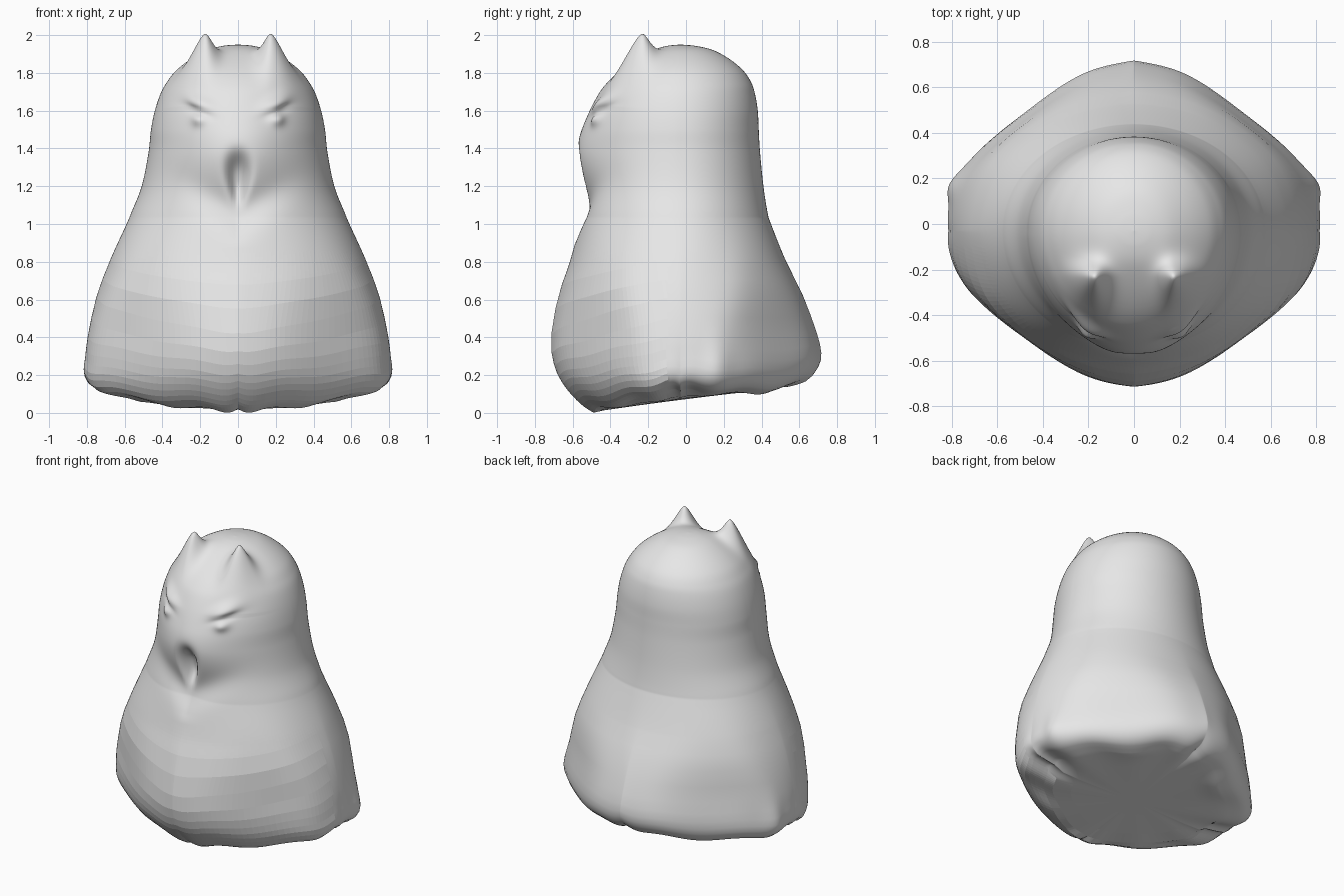
import bpy
import bmesh
from math import sin, cos, pi, exp, hypot, copysign

if "Cube" in bpy.data.objects:
    bpy.data.objects.remove(bpy.data.objects["Cube"], do_unlink=True)

grey = bpy.data.materials.new("plain grey")
grey.use_nodes = True
grey.diffuse_color = (0.8, 0.8, 0.8, 1)
grey.node_tree.nodes["Principled BSDF"].inputs["Base Color"].default_value = (0.8, 0.8, 0.8, 1)

# Body outline: height, half width, front reach, back reach
OUTLINE = [
    (0, .62, .50, .56), (.04, .77, .56, .65), (.12, .815, .635, .70),
    (.22, .81, .69, .715), (.37, .795, .715, .69), (.6, .75, .68, .62),
    (.8, .68, .615, .53), (1, .59, .56, .45), (1.06, .565, .547, .432),
    (1.2, .51, .53, .41), (1.38, .473, .525, .392), (1.5, .46, .52, .385),
    (1.6, .44, .5, .38), (1.69, .41, .46, .365), (1.75, .377, .415, .345),
    (1.81, .33, .35, .305), (1.87, .255, .265, .235), (1.92, .165, .175, .145),
    (1.943, .08, .1, .05), (1.95, 0, .03, -.03)]
LAST = len(OUTLINE) - 1
NECK = 8
SIDES = 192
AXIS_Y = -.03


def outline_at(t):
    """Smooth curve through the outline rows."""
    i = min(int(t), LAST - 1)
    u = t - i
    rows = [OUTLINE[min(max(k, 0), LAST)] for k in range(i - 1, i + 3)]
    return [b + u / 2 * (c - a + u * (2*a - 5*b + 4*c - d + u * (3*(b - c) + d - a)))
            for a, b, c, d in zip(*rows)]


def blob(dx, dz, wide, tall):
    return exp(-(dx / wide) ** 2 - (dz / tall) ** 2)


def clipped(u, over):
    """Swell a unit value, then round it off so that its peak stays at 1."""
    def soft(v):
        return v / (1 + v ** 12) ** (1 / 12)
    return soft((1 + over) * u) / soft(1 + over)


def face_relief(x, z):
    """Outward offset for muzzle, chin fold, brows, eyes and mouth."""
    ax = abs(x)
    out = .052 * blob(x, z - 1.38, .24, .17)
    out -= .035 * blob(x, z - 1.05 - .5 * ax, .22, .1)
    # slanted brow ridges, with a crease underneath
    along = (ax - .195) * .94 + (z - 1.635) * .34
    across = (z - 1.635) * .94 - (ax - .195) * .34
    out += .03 * blob(along, across, .075, .035)
    out -= .01 * blob(along, across + .045, .07, .018)
    # eyeballs
    out += .026 * blob(ax - .2, z - 1.555, .038, .036)
    # open mouth, wider at the top
    wide = .035 + .12 * max(0, z - 1.1)
    d = (x / wide) ** 2 + ((z - 1.245) / .125) ** 2
    return out - .085 * exp(-d ** 1.5)


def horn_lift(x, y):
    """Height of the horns, steep inside and behind, sloping outwards and forwards."""
    dx, dy = abs(x) - .175, y + .235
    d = hypot(dx / (.09 if dx > 0 else .058), dy / (.062 if dy > 0 else .115))
    return .155 * exp(-d ** 1.65)


def body_point(t, angle):
    c, s = cos(angle), sin(angle)
    front = max(0, -s)
    if 1 < t < NECK:       # bands sag towards the front
        t -= .8 * front ** 2 * sin(pi * (t - 1) / (NECK - 1))
    z, wide, fwd, back = outline_at(t)
    # clipped diamond at the bottom, turning round towards the head
    low = min(1, max(0, (1.1 - z) / .75))
    low = low * low * (3 - 2 * low)
    power = 2 / (2 - .82 * low)
    u, v = abs(c) ** power, abs(s) ** power
    x = wide * copysign(u + low * (clipped(u, .22) - u), c)
    reach = back - AXIS_Y if s > 0 else fwd + AXIS_Y
    y = AXIS_Y + reach * copysign(v + low * (clipped(v, .08) - v), s)
    if z < .9:             # tilted, wavy hem
        fade = (1 - z / .9) ** 2
        z += fade * (.11 * abs(c) ** 3 + .15 * max(0, s) ** 3 + .011 * (1 - cos(14 * angle)))
        ripple = 1 - .01 * cos(14 * angle) * fade ** 3
        x, y = x * ripple, y * ripple
        # corner lobes at the sides
        if abs(x) > .3:
            x += copysign(.03 * blob(y - .17, z - .23, .07, .12), x)
    elif s < 0 and z < 1.8:
        k = face_relief(x, z)
        r = hypot(x, y)
        x, y = x + k * x / r, y + k * y / r
    if z > 1.6 and y < 0:
        z += horn_lift(x, y)
    return x, y, z


def bridge(bm, rings):
    for low, high in zip(rings, rings[1:]):
        for i in range(SIDES):
            j = (i + 1) % SIDES
            bm.faces.new((low[i], low[j], high[j], high[i]))


def cap(bm, ring, co):
    tip = bm.verts.new(co)
    for i, v in enumerate(ring):
        bm.faces.new((v, ring[(i + 1) % SIDES], tip))


# Ring spacing: coarse bands below the neck, fine rings on the head
steps = []
for i in range(LAST):
    n = 4 if i == 0 else 2 if i < NECK - 2 else 12
    steps += [i + k / n for k in range(n)]

bm = bmesh.new()
rings = []
angles = [2 * pi * i / SIDES for i in range(SIDES)]
# underside, flattening to a tilted base
for scale in (.3, .7, .9):
    ring = []
    for a in angles:
        x, y, z = body_point(0, a)
        x, y = x * scale, y * scale
        base = .01 + .125 * (y + .5)
        ring.append(bm.verts.new((x, y, base + (z - base) * max(0, scale - .6))))
    rings.append(ring)
# robe and head
for t in steps:
    rings.append([bm.verts.new(body_point(t, a)) for a in angles])
bridge(bm, rings)
cap(bm, rings[0], (0, 0, .073))
cap(bm, rings[-1], (0, AXIS_Y, OUTLINE[-1][0]))
bmesh.ops.recalc_face_normals(bm, faces=bm.faces)

# faceted bands on the front of the robe, smooth elsewhere
for f in bm.faces:
    p = f.calc_center_median()
    f.smooth = not (p.y < -.1 and p.z < .85)

mesh = bpy.data.meshes.new("body")
bm.to_mesh(mesh)
bm.free()
mesh.materials.append(grey)
body = bpy.data.objects.new("body", mesh)
bpy.context.collection.objects.link(body)
